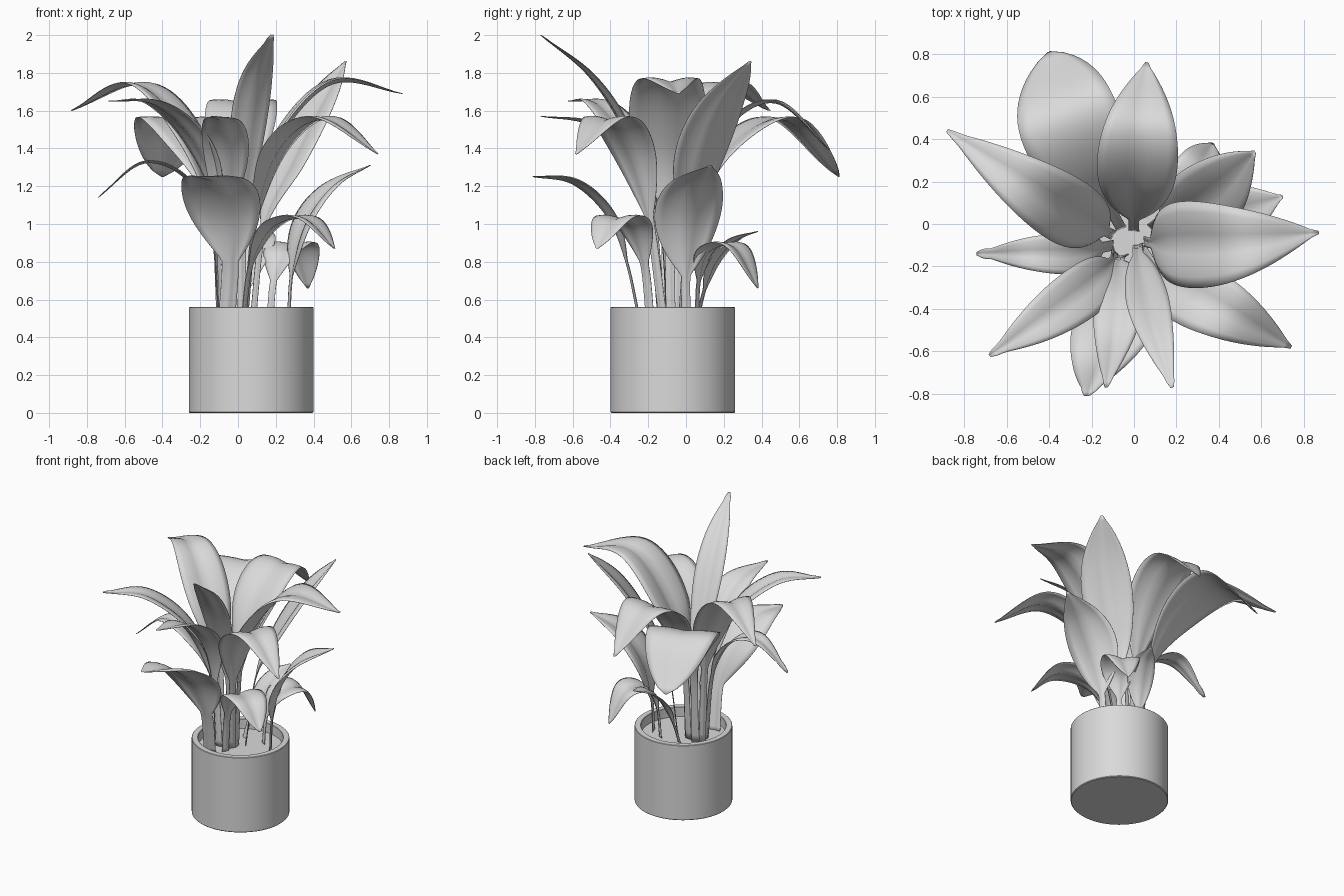
import bpy, bmesh, math
from mathutils import Vector, Matrix

cube = bpy.data.objects.get("Cube")
if cube:
    bpy.data.objects.remove(cube, do_unlink=True)

grey = bpy.data.materials.new("plain grey")
grey.use_nodes = True
COLOUR = (0.7, 0.7, 0.7, 1.0)
grey.diffuse_color = COLOUR
grey.node_tree.nodes["Principled BSDF"].inputs["Base Color"].default_value = COLOUR

POT = Vector((0.07, -0.07, 0.0))


def finish(name, bm, angle):
    """Turn a bmesh into a smooth shaded object."""
    mesh = bpy.data.meshes.new(name)
    bm.to_mesh(mesh)
    bm.free()
    mesh.materials.append(grey)
    obj = bpy.data.objects.new(name, mesh)
    bpy.context.collection.objects.link(obj)
    bpy.ops.object.select_all(action='DESELECT')
    obj.select_set(True)
    bpy.context.view_layer.objects.active = obj
    bpy.ops.object.shade_smooth_by_angle(angle=math.radians(angle))
    return obj


def lathe(name, profile, steps=64):
    """Spin a radius/height profile around the pot axis."""
    bm = bmesh.new()
    verts = [bm.verts.new(POT + Vector((r, 0, z))) for r, z in profile]
    edges = [bm.edges.new(pair) for pair in zip(verts, verts[1:])]
    bmesh.ops.spin(bm, geom=verts + edges, cent=POT, axis=(0, 0, 1),
                   angle=math.tau, steps=steps, use_merge=False)
    bmesh.ops.remove_doubles(bm, verts=bm.verts, dist=1e-5)
    bmesh.ops.recalc_face_normals(bm, faces=bm.faces)
    return finish(name, bm, 35)


def along(points, t):
    """Smooth curve through the points, t from 0 to 1."""
    n = len(points) - 1
    i = min(int(t * n), n - 1)
    u = t * n - i
    p1, p2 = points[i], points[i + 1]
    p0 = points[i - 1] if i > 0 else 2 * p1 - p2
    p3 = points[i + 2] if i + 2 <= n else 2 * p2 - p1
    return 0.5 * (2 * p1 + (p2 - p0) * u + (2 * p0 - 5 * p1 + 4 * p2 - p3) * u * u
                  + (3 * p1 - p0 - 3 * p2 + p3) * u ** 3)


def blade_width(t, width, stem, peak):
    """Narrow stalk that swells into a blade and closes to a rounded tip."""
    u = max(0.0, (t - 0.21) / 0.79)
    a, b = 2 * peak, 2 * (1 - peak)
    blade = u ** a * (1 - u) ** b / (peak ** a * (1 - peak) ** b)
    tip_round = max(0.3, min(1, math.sqrt((1 - t) / 0.04)))
    return max(stem * tip_round, width * blade)


def leaf(name, width, path, stem=0.05, peak=0.5, yaw=0, dip=0.08, rows=40, cols=8):
    """Sweep a dipped cross-section along a path; yaw turns it about the vertical."""
    points = [Vector(p) for p in path]
    heading = points[-1] - points[1]
    side = Vector((-heading.y, heading.x, 0)).normalized()
    side = Matrix.Rotation(math.radians(yaw), 3, 'Z') @ side
    bm = bmesh.new()
    grid = []
    for r in range(rows + 1):
        t = r / rows
        centre = along(points, t)
        ahead = along(points, min(1, t + 0.01)) - along(points, max(0, t - 0.01))
        up = ahead.cross(side).normalized()
        w = blade_width(t, width, stem, peak)
        row = []
        for c in range(cols + 1):
            s = 2 * c / cols - 1
            # dipped midrib with gently rolled edges
            lift = dip * w * math.sin(math.pi * 0.7 * abs(s))
            row.append(bm.verts.new(centre + side * (s * w / 2) + up * lift))
        grid.append(row)
    for a, b in zip(grid, grid[1:]):
        for c in range(cols):
            bm.faces.new((a[c], a[c + 1], b[c + 1], b[c]))
    bmesh.ops.recalc_face_normals(bm, faces=bm.faces)
    obj = finish(name, bm, 60)
    solid = obj.modifiers.new("thickness", 'SOLIDIFY')
    solid.thickness = 0.003
    solid.offset = 0
    return obj


# Pot and soil
lathe("pot", [(0, 0), (0.325, 0), (0.33, 0.005), (0.33, 0.557), (0.327, 0.56),
              (0.29, 0.56), (0.287, 0.557), (0.287, 0.46), (0, 0.46)])
lathe("soil", [(0, 0.49), (0.287, 0.49)])

# Tall leaves at the back
leaf("back_leaf_wide", 0.48, [(-.06, -.02, .48), (-.10, .05, 1.05), (-.20, .22, 1.40),
                              (-.32, .52, 1.55), (-.40, .81, 1.25)], peak=0.63, dip=0.03)
leaf("back_leaf_centre", 0.38, [(0, -.03, .48), (0, .03, 1.1), (.01, .20, 1.48),
                                (.03, .47, 1.64), (.06, .76, 1.39)], dip=0.05)
leaf("back_leaf_upright", 0.35, [(.08, -.02, .48), (.14, .02, 1.0), (.27, .07, 1.30),
                                 (.42, .18, 1.60), (.57, .34, 1.86)], peak=0.53)

# Tall leaves at the sides
leaf("left_leaf_wide", 0.41, [(.05, -.08, .48), (.09, -.09, 1.1), (.22, -.095, 1.45),
                              (.50, -.09, 1.74), (.87, -.04, 1.69)], peak=0.47)
leaf("left_leaf_front", 0.31, [(.04, -.12, .48), (.10, -.20, 1.05), (.22, -.30, 1.40),
                               (.45, -.42, 1.55), (.74, -.58, 1.37)])
leaf("right_leaf_back", 0.32, [(-.10, -.05, .48), (-.14, -.03, 1.1), (-.28, .04, 1.48),
                               (-.53, .20, 1.73), (-.88, .44, 1.60)], peak=0.46)
leaf("right_leaf_arched", 0.19, [(-.10, -.10, .48), (-.15, -.11, 1.0), (-.28, -.14, 1.24),
                                 (-.50, -.14, 1.32), (-.74, -.14, 1.14)], peak=0.45)
leaf("right_leaf_front", 0.25, [(-.09, -.13, .48), (-.11, -.19, 1.1), (-.22, -.30, 1.42),
                                (-.44, -.46, 1.63), (-.68, -.62, 1.65)], peak=0.45)

# Tall and low leaves at the front
leaf("front_leaf_tallest", 0.20, [(.02, -.10, .48), (.02, -.14, 1.0), (.05, -.30, 1.45),
                                  (.10, -.50, 1.77), (.18, -.77, 2.0)])
leaf("front_leaf_middle", 0.25, [(-.05, -.15, .48), (-.07, -.18, 1.0), (-.06, -.30, 1.33),
                                 (-.08, -.50, 1.52), (-.13, -.77, 1.57)], yaw=16)
leaf("front_leaf_low", 0.41, [(-.06, -.25, .48), (-.04, -.32, .80), (-.07, -.42, 1.04),
                              (-.12, -.60, 1.21), (-.22, -.81, 1.25)], stem=0.09, yaw=28)

# Low leaves around the rim
leaf("left_leaf_low", 0.37, [(.27, 0, .48), (.29, 0, .75), (.36, .01, 1.0),
                             (.50, .05, 1.19), (.70, .13, 1.31)], peak=0.47)
leaf("left_front_leaf_low", 0.26, [(.03, -.19, .48), (.07, -.22, .78), (.18, -.28, .98),
                                   (.36, -.38, 1.02), (.51, -.47, .87)], peak=0.56)
leaf("left_back_leaf_small", 0.26, [(.17, .06, .48), (.19, .07, .70), (.24, .12, .85),
                                    (.32, .26, .87), (.37, .38, .66)], stem=0.04, peak=0.55)
leaf("back_leaf_small", 0.18, [(.01, .06, .48), (.04, .10, .65), (.08, .16, .80),
                               (.13, .26, .91), (.17, .38, .96)], stem=0.04)
